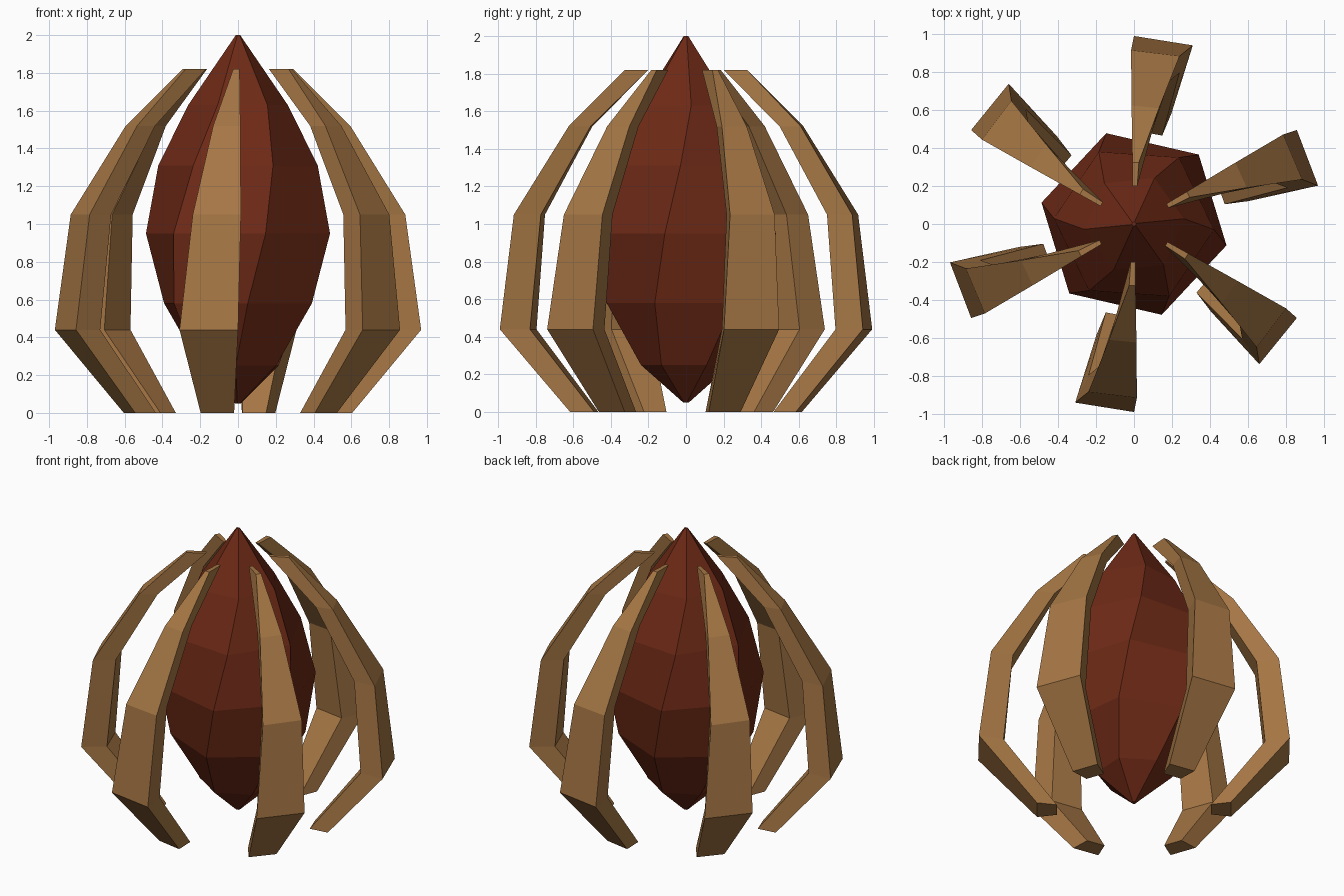
import bpy, math

if "Cube" in bpy.data.objects:
    bpy.data.objects.remove(bpy.data.objects["Cube"])

def material(name, rgb):
    m = bpy.data.materials.new(name)
    m.diffuse_color = (*rgb, 1)
    m.use_nodes = True
    m.node_tree.nodes["Principled BSDF"].inputs["Base Color"].default_value = m.diffuse_color
    return m

def loft(name, rings, mat):
    """Skin a stack of equal-sized, counter-clockwise rings and cap both ends."""
    n = len(rings[0])
    verts = [v for ring in rings for v in ring]
    faces = [tuple(range(n))[::-1]]
    for k in range(len(rings) - 1):
        a, b = k * n, (k + 1) * n
        faces += [(a + i, a + (i + 1) % n, b + (i + 1) % n, b + i) for i in range(n)]
    faces.append(tuple(range(len(verts) - n, len(verts))))
    me = bpy.data.meshes.new(name)
    me.from_pydata(verts, [], faces)
    me.materials.append(mat)
    ob = bpy.data.objects.new(name, me)
    bpy.context.collection.objects.link(ob)
    return ob

core_mat = material("core_red_brown", (0.156, 0.023, 0.008))
husk_mat = material("husk_tan", (0.376, 0.181, 0.058))

# Twisted six-sided core: z, radius, twist in degrees
core = [(0.05, 0.015, -43), (0.25, 0.24, -33), (0.58, 0.425, -23), (0.95, 0.5, -13),
        (1.31, 0.423, -4), (1.63, 0.265, 6), (2.0, 0.012, 16)]
loft("seed_core", [[(r * math.cos(math.radians(t + 60 * i)),
                     r * math.sin(math.radians(t + 60 * i)), z) for i in range(6)]
                   for z, r, t in core], core_mat)

# Husk ribs: z, outer radius, inner radius, outer width, sideways twist in degrees
husk = [(0.0, 0.61, 0.485, 0.18, 10.3), (0.44, 0.978, 0.823, 0.314, 9.1),
        (1.05, 0.907, 0.767, 0.257, 7.1), (1.52, 0.62, 0.505, 0.145, 5.5),
        (1.82, 0.325, 0.2, 0.034, 1.5)]
INNER = 0.7  # inner face is narrower than the outer face

def husk_ring(z, ro, ri, w, twist, base):
    a = math.radians(base - twist)
    c, s = math.cos(a), math.sin(a)
    h = w / 2
    section = [(ri, -h * INNER), (ro, -h), (ro, h), (ri, h * INNER)]
    return [(x * c - y * s, x * s + y * c, z) for x, y in section]

for k in range(6):
    loft(f"husk_rib_{k + 1}", [husk_ring(*row, -90 + 60 * k) for row in husk], husk_mat)
